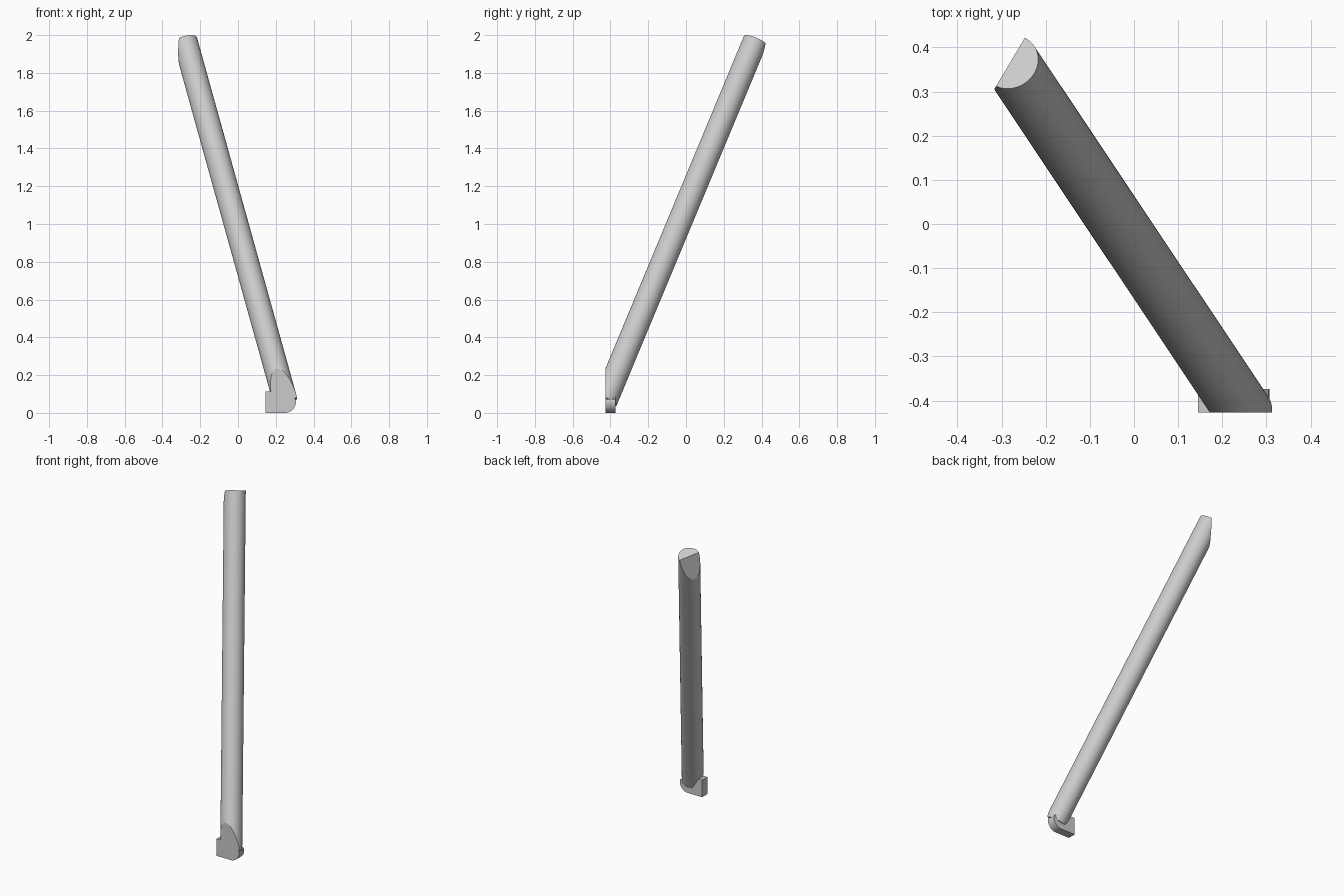
import bpy
import bmesh
import math
from mathutils import Vector

cube = bpy.data.objects.get("Cube")
if cube:
    bpy.data.objects.remove(cube, do_unlink=True)

FRONT = -0.427
BOTTOM = Vector((0.25, FRONT, 0.065))
TOP = Vector((-0.28, 0.367, 1.971))
RADIUS = 0.065

grey = bpy.data.materials.new("light grey")
grey.use_nodes = True
colour = (0.6, 0.6, 0.6, 1)
grey.diffuse_color = colour
grey.node_tree.nodes["Principled BSDF"].inputs["Base Color"].default_value = colour


def finish(bm, name):
    """Turn a bmesh into a smooth-shaded object with crisp edges."""
    bmesh.ops.recalc_face_normals(bm, faces=bm.faces)
    mesh = bpy.data.meshes.new(name)
    bm.to_mesh(mesh)
    bm.free()
    mesh.materials.append(grey)
    obj = bpy.data.objects.new(name, mesh)
    bpy.context.collection.objects.link(obj)
    bpy.ops.object.select_all(action='DESELECT')
    obj.select_set(True)
    bpy.context.view_layer.objects.active = obj
    bpy.ops.object.shade_smooth_by_angle(angle=math.radians(15))
    return obj


def slice_off(bm, point, normal):
    """Remove everything on the normal side of a plane and close the cut."""
    geom = bm.verts[:] + bm.edges[:] + bm.faces[:]
    bmesh.ops.bisect_plane(bm, geom=geom, dist=1e-6, plane_co=point,
                           plane_no=normal, clear_outer=True)
    rim = [e for e in bm.edges if e.is_boundary]
    bmesh.ops.holes_fill(bm, edges=rim, sides=0)


# Leaning rod, square-ended, trimmed by two upright planes
bm = bmesh.new()
axis = TOP - BOTTOM
bmesh.ops.create_cone(bm, cap_ends=True, segments=72, radius1=RADIUS,
                      radius2=RADIUS, depth=axis.length)
bmesh.ops.rotate(bm, verts=bm.verts, cent=(0, 0, 0),
                 matrix=axis.to_track_quat('Z', 'Y').to_matrix())
bmesh.ops.translate(bm, verts=bm.verts, vec=(TOP + BOTTOM) / 2)
slice_off(bm, Vector((0, FRONT, 0)), Vector((0, -1, 0)))
slice_off(bm, TOP, Vector((-0.86, 0.51, 0)))
finish(bm, "leaning_rod")

# Foot plate with one rounded lower corner, extruded backwards
corner = 0.06
outline = [(0.145, 0.112), (0.145, 0)]
for i in range(17):
    a = math.radians(-90 + 90 * i / 16)
    outline.append((0.247 + corner * math.cos(a), corner + corner * math.sin(a)))
outline += [(0.305, 0.072), (0.26, 0.112)]
bm = bmesh.new()
face = bm.faces.new([bm.verts.new((x, FRONT, z)) for x, z in outline])
back = bmesh.ops.extrude_face_region(bm, geom=[face], use_keep_orig=True)
moved = [g for g in back["geom"] if isinstance(g, bmesh.types.BMVert)]
bmesh.ops.translate(bm, verts=moved, vec=(0, 0.053, 0))
finish(bm, "foot_plate")
